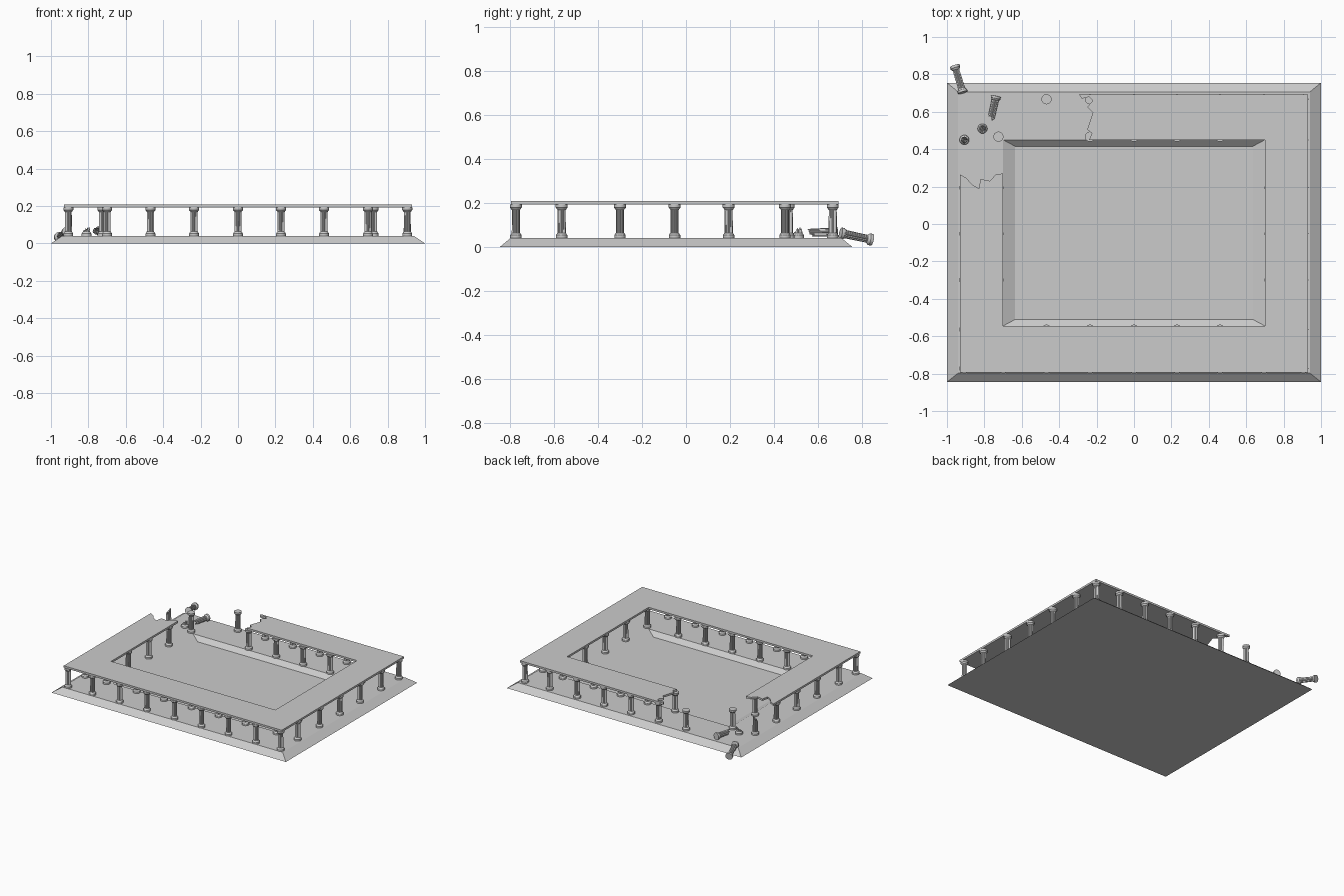
import bpy, bmesh, math, random
from mathutils import Vector

if "Cube" in bpy.data.objects:
    bpy.data.objects.remove(bpy.data.objects["Cube"])

random.seed(4)
SIDES = 24
Z0, H = 0.04, 0.152          # floor level and column height


def finish(bm, name, smooth=False):
    bmesh.ops.recalc_face_normals(bm, faces=bm.faces)
    me = bpy.data.meshes.new(name)
    bm.to_mesh(me)
    bm.free()
    if smooth:
        me.shade_smooth()
        me.set_sharp_from_angle(angle=math.radians(30))
    return me


def add(name, me, loc=(0, 0, 0)):
    ob = bpy.data.objects.new(name, me)
    ob.location = loc
    bpy.context.collection.objects.link(ob)
    return ob


def column_mesh(name, broken_at=None, jag=0.02):
    """Fluted column with moulded base and capital; optionally snapped off."""
    base = [(0.026, 0), (0.026, 0.013), (0.023, 0.017), (0.021, 0.021)]
    shaft = [0.023, H - 0.025]
    cap = [(0.021, H - 0.022), (0.023, H - 0.018), (0.027, H - 0.014), (0.027, H)]
    bm = bmesh.new()
    rings = []

    def ring(r, z, flute=False, rough=0):
        vs = []
        for i in range(SIDES):
            a = 2 * math.pi * i / SIDES
            q = r * (0.84 if flute and i % 2 else 1)
            dz = rough * (0.6 * math.sin(a + 1) + random.uniform(-.4, .4))
            vs.append(bm.verts.new((q * math.cos(a), q * math.sin(a), z + dz)))
        rings.append(vs)

    for r, z in base:
        ring(r, z)
    ring(0.019, shaft[0], True)
    if broken_at:
        ring(0.018, broken_at, True, jag)
    else:
        ring(0.018, shaft[1], True)
        for r, z in cap:
            ring(r, z)
    for a, b in zip(rings, rings[1:]):
        for i in range(SIDES):
            j = (i + 1) % SIDES
            bm.faces.new((a[i], a[j], b[j], b[i]))
    bm.faces.new(rings[0][::-1])
    if broken_at:                       # rough broken end
        c = bm.verts.new((0, 0, broken_at - jag * 0.3))
        top = rings[-1]
        for i in range(SIDES):
            bm.faces.new((top[i], top[(i + 1) % SIDES], c))
    else:
        bm.faces.new(rings[-1])
    return finish(bm, name, True)


# Platform with sloping sides and a sunken basin
bm = bmesh.new()
levels = [(1.0, -0.845, 0.755, 0), (0.94, -0.797, 0.706, Z0),
          (0.70, -0.545, 0.45, Z0), (0.635, -0.51, 0.415, 0.008)]
loops = [[bm.verts.new(p) for p in ((-x, a, z), (x, a, z), (x, b, z), (-x, b, z))]
         for x, a, b, z in levels]
for a, b in zip(loops, loops[1:]):
    for i in range(4):
        j = (i + 1) % 4
        bm.faces.new((a[i], a[j], b[j], b[i]))
bm.faces.new(loops[0][::-1])
bm.faces.new(loops[-1])
add("platform", finish(bm, "platform"))

# Flat roof ring with the back left corner broken away
back_break = [(-.294, .693), (-.28, .67), (-.24, .68), (-.22, .66), (-.25, .625),
              (-.22, .595), (-.235, .55), (-.25, .505), (-.225, .485), (-.24, .45)]
left_break = [(-.70, .27), (-.74, .265), (-.77, .23), (-.82, .24), (-.83, .19),
              (-.865, .21), (-.895, .245), (-.93, .265)]
outline = (back_break + [(.70, .45), (.70, -.545), (-.70, -.545)] + left_break
           + [(-.93, -.795), (.93, -.795), (.93, .693)])
bm = bmesh.new()
face = bm.faces.new([bm.verts.new((x, y, Z0 + H)) for x, y in outline])
ext = bmesh.ops.extrude_face_region(bm, geom=[face])
for v in ext["geom"]:
    if isinstance(v, bmesh.types.BMVert):
        v.co.z += 0.015
add("broken_roof", finish(bm, "broken_roof"))

# Standing columns: outer and inner colonnade
col = column_mesh("column")
xs = [-.468, -.235, 0, .23, .46]
ys = [-.30, -.052, .194]
outer = [(x, y) for x in [-.907, -.70] + xs + [.695, .905] for y in (-.773, .667)]
outer += [(x, y) for x in (-.907, .905) for y in [-.565] + ys + [.45]]
inner = [(x, y) for x in [-.725] + xs + [.725] for y in (-.565, .467)]
inner += [(x, y) for x in (-.725, .725) for y in ys]
missing = {(-.907, .667), (-.70, .667), (-.468, .467), (-.907, .45)}
for label, spots in (("outer_column", outer), ("inner_column", inner)):
    for x, y in spots:
        if (x, y) not in missing:
            add(label, col, (x, y, Z0))

# Broken standing column and low stump
add("snapped_column", column_mesh("snapped_column", 0.115, 0.03), (-.907, .45, Z0))
add("column_stump", column_mesh("column_stump", 0.032, 0.018), (-.81, .51, Z0))


# Fallen columns
def fallen(name, me, start, end):
    ob = add(name, me, start)
    d = Vector(end) - Vector(start)
    ob.rotation_euler = d.to_track_quat('Z', 'Y').to_euler()


fallen("fallen_column", col, (-.915, .703, .062), (-.958, .843, .032))
fallen("fallen_broken_column", column_mesh("fallen_broken_column", 0.115, 0.025),
       (-.737, .685, .067), (-.765, .56, .065))
